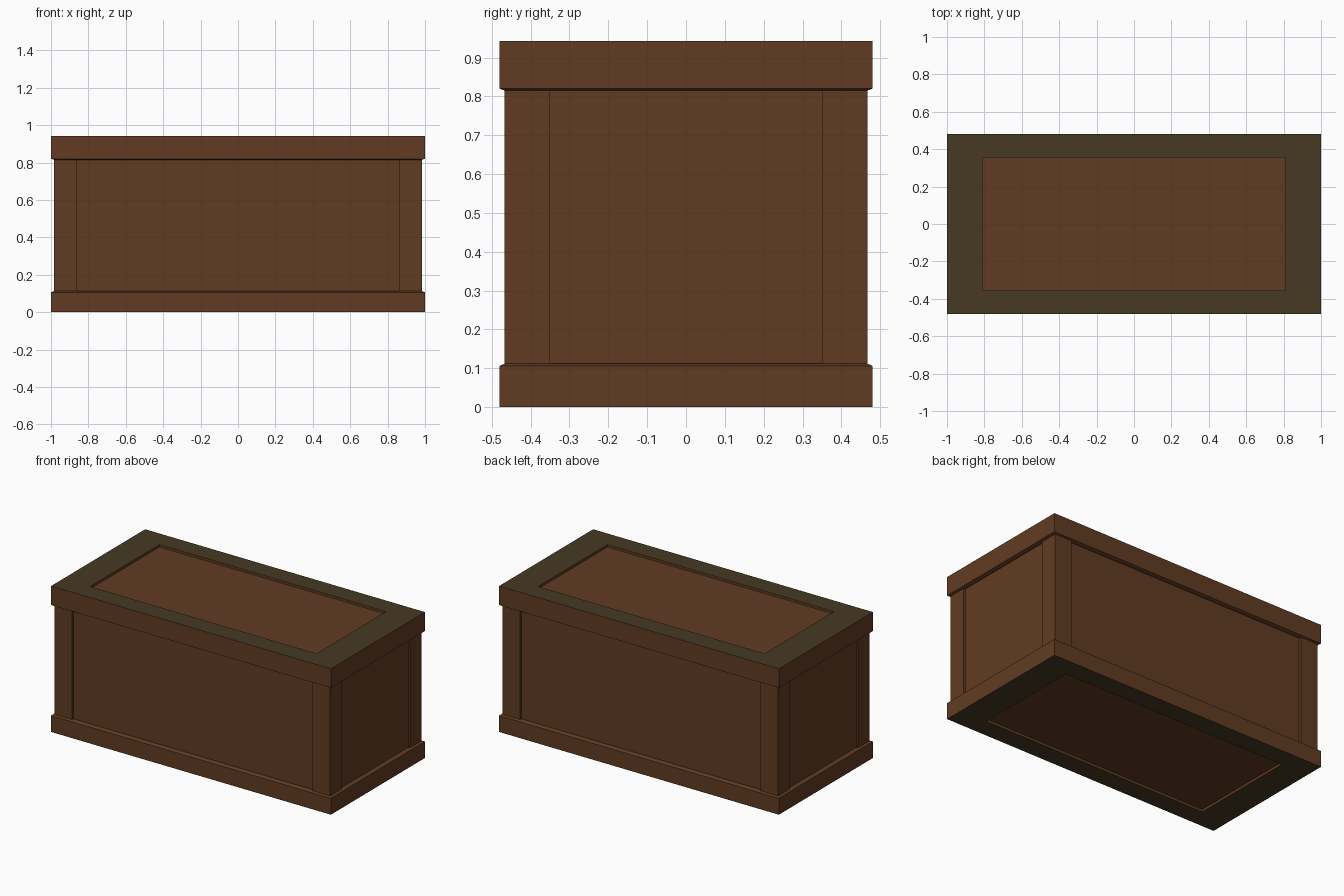
import bpy, bmesh

if "Cube" in bpy.data.objects:
    bpy.data.objects.remove(bpy.data.objects["Cube"])

def material(name, rgb):
    m = bpy.data.materials.new(name)
    m.diffuse_color = (*rgb, 1)
    m.use_nodes = True
    m.node_tree.nodes["Principled BSDF"].inputs["Base Color"].default_value = m.diffuse_color
    return m

BROWN = material("brown wood", (0.118, 0.044, 0.0160))
OLIVE = material("olive trim", (0.063, 0.042, 0.0175))

def finish(name, bm):
    bmesh.ops.recalc_face_normals(bm, faces=bm.faces)
    me = bpy.data.meshes.new(name)
    bm.to_mesh(me)
    bm.free()
    me.materials.append(BROWN)
    me.materials.append(OLIVE)
    ob = bpy.data.objects.new(name, me)
    bpy.context.collection.objects.link(ob)
    return ob

def rings(name, levels, olive_step=None):
    """Stack rectangular loops (half x, half y, z), capped at both ends."""
    bm = bmesh.new()
    loops = [[bm.verts.new((sx * x, sy * y, z))
              for sx, sy in ((-1, -1), (1, -1), (1, 1), (-1, 1))]
             for x, y, z in levels]
    bm.faces.new(loops[0])
    bm.faces.new(loops[-1])
    for k in range(len(loops) - 1):
        a, b = loops[k], loops[k + 1]
        for i in range(4):
            j = (i + 1) % 4
            f = bm.faces.new((a[i], a[j], b[j], b[i]))
            f.material_index = 1 if k == olive_step else 0
    return finish(name, bm)

# lid: olive top border around a recessed brown panel
rings("lid", [(0.985, 0.467, 0.815), (1, 0.48, 0.82), (1, 0.48, 0.943),
              (0.81, 0.355, 0.943), (0.81, 0.355, 0.927)], olive_step=2)

# base: olive underside border around a recessed panel
rings("base", [(0.985, 0.467, 0.112), (1, 0.48, 0.106), (1, 0.48, 0),
               (0.81, 0.355, 0), (0.81, 0.355, 0.016)], olive_step=2)

# recessed wall panels
rings("wall_panels", [(0.973, 0.452, 0.10), (0.973, 0.452, 0.83)])

# corner posts
for sx, side in ((-1, "left"), (1, "right")):
    for sy, end in ((-1, "front"), (1, "back")):
        post = rings(f"{end}_{side}_post",
                     [(0.0625, 0.0585, 0.10), (0.0625, 0.0585, 0.83)])
        post.location = (sx * 0.9225, sy * 0.4085, 0)
